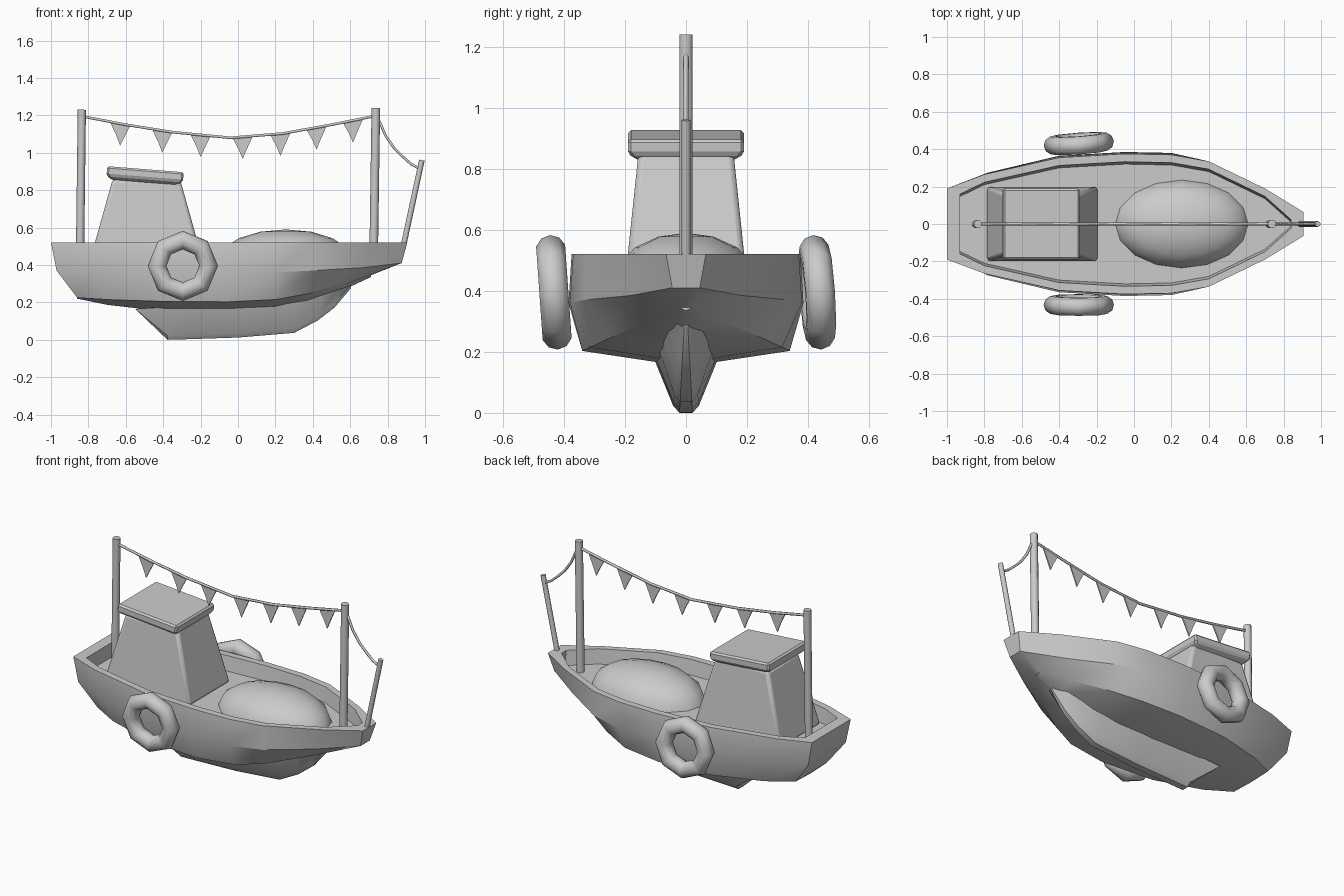
import bpy, bmesh
from math import radians
from mathutils import Vector

if "Cube" in bpy.data.objects:
    bpy.data.objects.remove(bpy.data.objects["Cube"])


def activate(ob):
    bpy.ops.object.select_all(action='DESELECT')
    ob.select_set(True)
    bpy.context.view_layer.objects.active = ob


def smooth(ob, angle=35):
    activate(ob)
    bpy.ops.object.shade_smooth_by_angle(angle=radians(angle))


def make(name, verts, faces):
    me = bpy.data.meshes.new(name)
    me.from_pydata(verts, [], faces)
    bm = bmesh.new()
    bm.from_mesh(me)
    bmesh.ops.remove_doubles(bm, verts=bm.verts, dist=1e-5)
    bmesh.ops.recalc_face_normals(bm, faces=bm.faces)
    bm.to_mesh(me)
    bm.free()
    ob = bpy.data.objects.new(name, me)
    bpy.context.collection.objects.link(ob)
    return ob


def loft(name, rings, caps=None):
    """Join closed rings; caps lists the polygons (ring indices) for both ends."""
    n = len(rings[0])
    caps = caps or [list(range(n))]
    verts = [v for r in rings for v in r]
    faces = [(i*n + j, i*n + (j+1) % n, (i+1)*n + (j+1) % n, (i+1)*n + j)
             for i in range(len(rings)-1) for j in range(n)]
    for base in (0, (len(rings)-1)*n):
        faces += [[base + k for k in c] for c in caps]
    return make(name, verts, faces)


def pole(name, a, b, r, sides=10):
    a, b = Vector(a), Vector(b)
    d = b - a
    bpy.ops.mesh.primitive_cylinder_add(vertices=sides, radius=r, depth=d.length, location=(a+b)/2)
    ob = bpy.context.object
    ob.name = name
    ob.rotation_euler = d.to_track_quat('Z', 'Y').to_euler()
    smooth(ob, 50)


def rope(name, pts, r):
    cu = bpy.data.curves.new(name, 'CURVE')
    cu.dimensions = '3D'
    cu.bevel_depth = r
    cu.bevel_resolution = 1
    cu.use_fill_caps = True
    sp = cu.splines.new('POLY')
    sp.points.add(len(pts) - 1)
    for p, (x, z) in zip(sp.points, pts):
        p.co = (x, 0, z, 1)
    ob = bpy.data.objects.new(name, cu)
    bpy.context.collection.objects.link(ob)
    activate(ob)
    bpy.ops.object.convert(target='MESH')


# hull stations: rim x,y | belly x,y,z | chine x,y,z | bottom z
stations = [
    (-1.0, .19, -.97, .185, .37, -.86, .15, .225, .22),
    (-.80, .265, -.78, .275, .36, -.70, .23, .215, .187),
    (-.40, .355, -.40, .365, .36, -.40, .315, .205, .152),
    (-.05, .375, -.05, .385, .36, -.05, .34, .203, .152),
    (.20, .37, .20, .38, .36, .20, .315, .215, .165),
    (.40, .335, .40, .335, .37, .37, .25, .245, .195),
    (.70, .19, .66, .18, .385, .57, .13, .295, .27),
    (.905, .065, .875, .045, .41, .71, .02, .345, .335)]
DECK, RIM = .43, .52
rings = []
for i, (rx, ry, mx, my, mz, cx, cy, cz, bz) in enumerate(stations):
    ix = rx + (.07 if i == 0 else -.065 if i == 7 else 0)
    iy = ry - .042 if 0 < i else ry - .03
    dy = max(iy - .013, .01)
    half = [(ix, iy, RIM), (rx, ry, RIM), (mx, my, mz), (cx, cy, cz)]
    other = [(x, -y, z) for x, y, z in reversed(half)]
    rings.append(half + [(cx, 0, bz)] + other + [(ix, -dy, DECK), (ix, dy, DECK)])
hull = loft("hull", rings, [(1, 7, 6, 2), (2, 6, 5, 3), (3, 5, 4), (0, 1, 7, 8), (0, 8, 9, 10)])
smooth(hull, 30)

# keel: top x,y,z | bottom x,y,z
keel_st = [
    (-.55, .10, .165, -.377, .042, .003),
    (-.30, .10, .18, -.30, .042, .005),
    (0, .10, .18, 0, .042, .015),
    (.30, .09, .21, .30, .038, .04),
    (.45, .075, .25, .425, .032, .105),
    (.54, .06, .28, .516, .024, .175),
    (.61, .03, .30, .605, .012, .28)]
rings = []
for tx, ty, tz, bx, by, bz in keel_st:
    half = [(tx, ty, tz), (bx, by, bz + .02), (bx, by*.5, bz - .003)]
    rings.append(half + [(x, -y, z) for x, y, z in reversed(half)])
smooth(loft("keel", rings), 25)


def box_ring(x0, x1, y, z):
    return [(x0, -y, z), (x1, -y, z), (x1, y, z), (x0, y, z)]


def bevel(ob, width, segs):
    m = ob.modifiers.new("bevel", 'BEVEL')
    m.width, m.segments, m.limit_method, m.angle_limit = width, segs, 'ANGLE', radians(40)


# cabin and its tilted roof
cabin = loft("cabin", [box_ring(-.79, -.19, .2, DECK), box_ring(-.67, -.31, .155, .86)])
bevel(cabin, .018, 2)
smooth(cabin)
roof = loft("cabin_roof", [box_ring(-.175, .175, .157, -.04), box_ring(-.205, .205, .19, -.02),
                           box_ring(-.205, .205, .19, .03)])
roof.location = (-.497, 0, .882)
roof.rotation_euler = (0, radians(4.5), 0)
bevel(roof, .01, 1)

# rounded cargo mound on the foredeck
bpy.ops.mesh.primitive_uv_sphere_add(segments=16, ring_count=8, location=(.255, 0, DECK))
mound = bpy.context.object
mound.name = "cargo_mound"
bm = bmesh.new()
bm.from_mesh(mound.data)
bmesh.ops.delete(bm, geom=[v for v in bm.verts if v.co.z < -.01], context='VERTS')
bm.to_mesh(mound.data)
bm.free()
mound.scale = (.355, .235, .16)
smooth(mound, 60)

# life rings on both sides
for name, y, yaw in (("life_ring_near", -.433, 0), ("life_ring_far", .43, 4)):
    bpy.ops.mesh.primitive_torus_add(major_segments=8, minor_segments=10, major_radius=.138,
                                     minor_radius=.05, location=(-.295, y, .395),
                                     rotation=(radians(94), 0, radians(yaw)))
    bpy.context.object.name = name
    smooth(bpy.context.object, 60)

# masts and bow pole
pole("aft_mast", (-.845, 0, DECK), (-.835, 0, 1.23), .022)
pole("fore_mast", (.725, 0, DECK), (.737, 0, 1.24), .023)
pole("bow_pole", (.882, 0, .49), (.983, 0, .96), .015, 8)

# ropes
garland = [(-.835, 1.195), (-.6, 1.15), (-.35, 1.11), (-.04, 1.08), (.24, 1.103), (.5, 1.15), (.735, 1.197)]
rope("garland_rope", garland, .008)
rope("bow_rope", [(.737, 1.19), (.757, 1.165), (.79, 1.09), (.835, 1.025), (.88, .98), (.925, .94), (.97, .915)], .008)


def rope_z(x):
    for (x0, z0), (x1, z1) in zip(garland, garland[1:]):
        if x0 <= x <= x1:
            return z0 + (z1 - z0)*(x - x0)/(x1 - x0)


# pennants hanging from the garland, with slightly hollow sides
for k, x in enumerate((-.63, -.405, -.2, .025, .227, .42, .615)):
    drop = rope_z(x) - .118
    rings = []
    for y in (-.004, .004):
        l, r = x - .055, x + .055
        zl, zr = rope_z(l), rope_z(r)
        rings.append([(l, y, zl), (x - .022, y, zl*.45 + drop*.55), (x, y, drop),
                      (x + .024, y, zr*.45 + drop*.55), (r, y, zr)])
    loft(f"pennant_{k+1}", rings)
